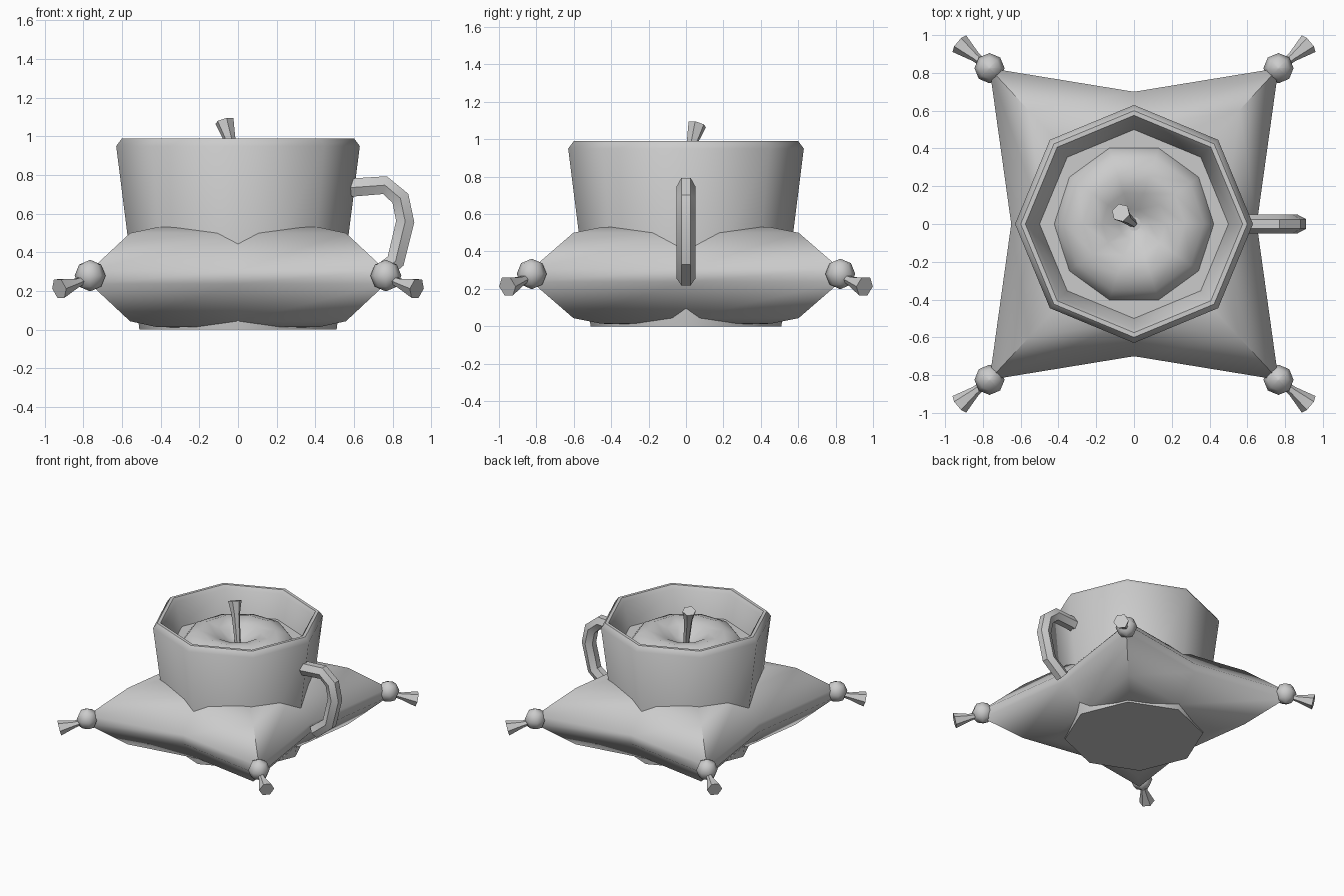
import bpy, bmesh
from math import cos, sin, pi, radians
from mathutils import Vector

if "Cube" in bpy.data.objects:
    bpy.data.objects.remove(bpy.data.objects["Cube"])


def loft(name, rings, angle=50):
    """Skin a list of equal-length point rings and cap both ends."""
    bm = bmesh.new()
    loops = [[bm.verts.new(p) for p in ring] for ring in rings]
    for a, b in zip(loops, loops[1:]):
        n = len(a)
        for i in range(n):
            j = (i + 1) % n
            bm.faces.new((a[i], a[j], b[j], b[i]))
    bm.faces.new(loops[0][::-1])
    bm.faces.new(loops[-1])
    bmesh.ops.recalc_face_normals(bm, faces=bm.faces)
    me = bpy.data.meshes.new(name)
    bm.to_mesh(me)
    bm.free()
    me.polygons.foreach_set("use_smooth", [True] * len(me.polygons))
    me.set_sharp_from_angle(angle=radians(angle))
    ob = bpy.data.objects.new(name, me)
    bpy.context.collection.objects.link(ob)
    return ob


def circle(r, z, n):
    return [(r * cos(2 * pi * i / n), r * sin(2 * pi * i / n), z) for i in range(n)]


def lathe(name, profile, n, angle=50):
    return loft(name, [circle(r, z, n) for r, z in profile], angle)


def tube(name, path, radii, n=6):
    """Round tube through path points with a radius at each one."""
    pts = [Vector(p) for p in path]
    rings = []
    for i, p in enumerate(pts):
        d = (pts[min(i + 1, len(pts) - 1)] - pts[max(i - 1, 0)]).normalized()
        q = d.to_track_quat('Z', 'Y')
        rings.append([p + q @ Vector(c) for c in circle(radii[i], 0, n)])
    return loft(name, rings)


# Octagonal cup with thick bevelled rim and raised inner floor
lathe("cup", [(.51, 0), (.63, .95), (.60, .99), (.575, .99), (.555, .96), (.50, .78)], 8)

# Fruit sitting in the cup, with a dimple on top
lathe("fruit", [(.36, .5), (.44, .65), (.43, .77), (.37, .85), (.27, .885),
                (.17, .86), (.08, .80), (.015, .77)], 10, 80)
tube("stem", [(0, 0, .75), (-.045, .035, .99), (-.07, .06, 1.08)], [.02, .032, .05])

# Four-cornered cushion: star-shaped rings pinched at the side middles
star = [(.65, 0), (.765, .825), (0, .70), (-.765, .825),
        (-.65, 0), (-.765, -.825), (0, -.70), (.765, -.825)]
half = [(.3, .262), (.55, .258), (.73, .228), (1, .035)]
cushion = [(s, .272 - h) for s, h in half] + [(s, .272 + h) for s, h in half[::-1]]
loft("cushion", [[(x * s, y * s, z) for x, y in star] for s, z in cushion], 60)

# Corner tassels: bead and flared tail
for sx in (-1, 1):
    for sy in (-1, 1):
        bead = lathe("tassel_bead", [(.004, -.08), (.057, -.057), (.08, 0),
                                     (.057, .057), (.004, .08)], 8, 60)
        bead.location = (sx * .765, sy * .825, .28)
        tube("tassel_tail", [(sx * .79, sy * .845, .26), (sx * .84, sy * .885, .24),
                             (sx * .925, sy * .955, .213)], [.02, .027, .057])

# Handle: hexagonal section swept along a C-shaped path
path = [Vector((x, 0, z)) for x, z in
        [(.58, .735), (.76, .748), (.84, .68), (.865, .56), (.815, .355), (.69, .255)]]
section = [(.05, 0), (.025, .047), (-.025, .047), (-.05, 0), (-.025, -.047), (.025, -.047)]
rings = []
for i, p in enumerate(path):
    d = (path[min(i + 1, len(path) - 1)] - path[max(i - 1, 0)]).normalized()
    out = Vector((-d.z, 0, d.x))
    rings.append([p + Vector((0, y, 0)) + out * r for y, r in section])
loft("handle", rings, 30)
